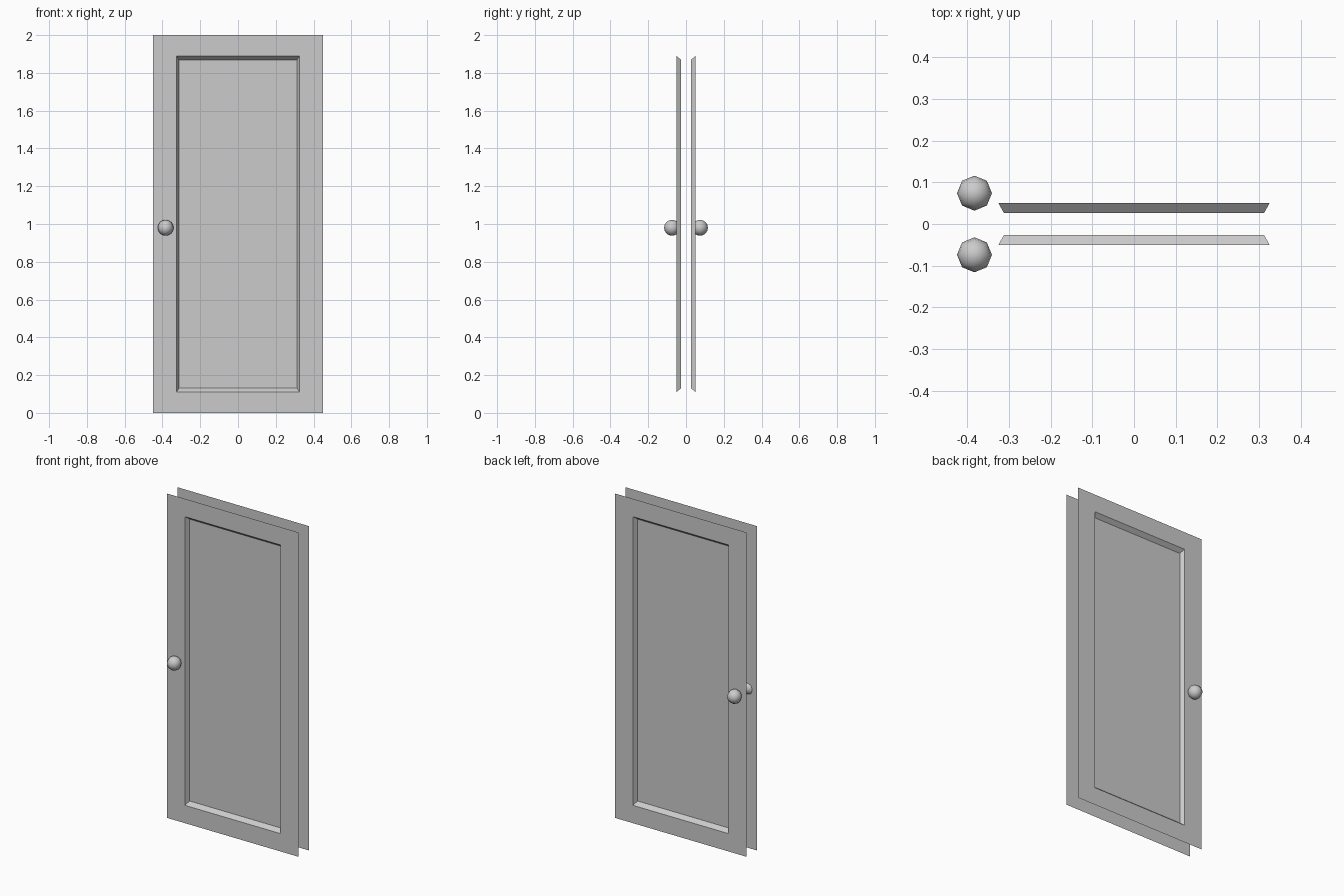
import bpy, bmesh
from mathutils import Matrix

cube = bpy.data.objects.get("Cube")
if cube:
    bpy.data.objects.remove(cube, do_unlink=True)

grey = bpy.data.materials.new("plain grey")
grey.use_nodes = True
colour = (0.6, 0.6, 0.6, 1)
grey.diffuse_color = colour
grey.node_tree.nodes["Principled BSDF"].inputs["Base Color"].default_value = colour


def add_object(name, bm):
    mesh = bpy.data.meshes.new(name)
    bm.to_mesh(mesh)
    bm.free()
    mesh.materials.append(grey)
    obj = bpy.data.objects.new(name, mesh)
    bpy.context.collection.objects.link(obj)
    return obj


def door_face(name, side):
    """Open sheet: flat frame, bevelled step and recessed panel."""
    bm = bmesh.new()
    loops = []
    # half width, half height, depth of each nested rectangle
    for w, h, y in ((0.45, 1.0, 0.051), (0.326, 0.89, 0.051), (0.312, 0.869, 0.026)):
        corners = ((-w, -h), (w, -h), (w, h), (-w, h))
        loops.append([bm.verts.new((-side * x, side * y, 1 + z)) for x, z in corners])
    for outer, inner in zip(loops, loops[1:]):
        for i in range(4):
            j = (i + 1) % 4
            bm.faces.new((outer[i], outer[j], inner[j], inner[i]))
    bm.faces.new(loops[-1])
    add_object(name, bm)


def knob(name, side):
    """Low-sided round knob."""
    bm = bmesh.new()
    bmesh.ops.create_uvsphere(bm, u_segments=8, v_segments=8, radius=0.042,
                              matrix=Matrix.Translation((-0.383, side * 0.074, 0.98)))
    for face in bm.faces:
        face.smooth = True
    add_object(name, bm)


for label, side in (("front", -1), ("back", 1)):
    door_face(label + "_door_face", side)
    knob(label + "_knob", side)
